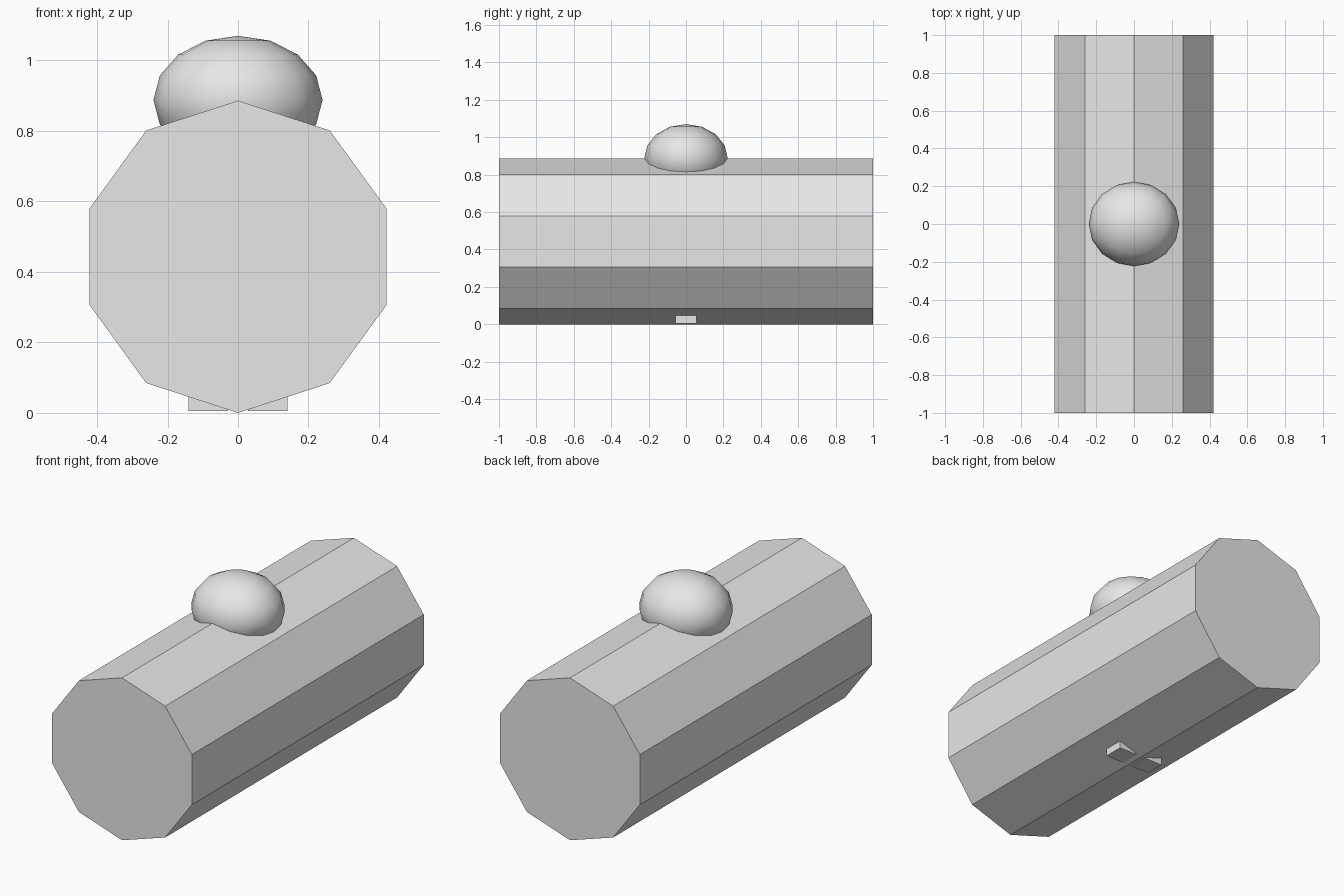
import bpy
import math

cube = bpy.data.objects.get("Cube")
if cube:
    bpy.data.objects.remove(cube, do_unlink=True)

grey = bpy.data.materials.new("light grey")
grey.use_nodes = True
grey.diffuse_color = (0.8, 0.8, 0.8, 1)
grey.node_tree.nodes["Principled BSDF"].inputs["Base Color"].default_value = (0.8, 0.8, 0.8, 1)


def finish(name, scale=(1, 1, 1)):
    """Name the active object, bake its transform and colour it."""
    obj = bpy.context.object
    obj.name = name
    obj.scale = scale
    bpy.ops.object.transform_apply(location=False, rotation=True, scale=True)
    obj.data.materials.append(grey)
    return obj


# Ten-sided barrel lying front to back, with one edge at the top
RADIUS = 0.443
bpy.ops.mesh.primitive_cylinder_add(vertices=10, radius=RADIUS, depth=2,
                                    location=(0, 0, RADIUS),
                                    rotation=(math.pi / 2, 0, 0))
finish("barrel_body")

# Smooth flattened dome sunk into the top edge
bpy.ops.mesh.primitive_uv_sphere_add(segments=16, ring_count=8, radius=1,
                                     location=(0, 0, 0.888))
finish("top_dome", (0.24, 0.223, 0.182))
bpy.ops.object.shade_smooth()

# Two small feet either side of the bottom edge
for side, name in ((-1, "right_foot"), (1, "left_foot")):
    bpy.ops.mesh.primitive_cube_add(size=1, location=(side * 0.084, 0, 0.035))
    finish(name, (0.112, 0.11, 0.06))
